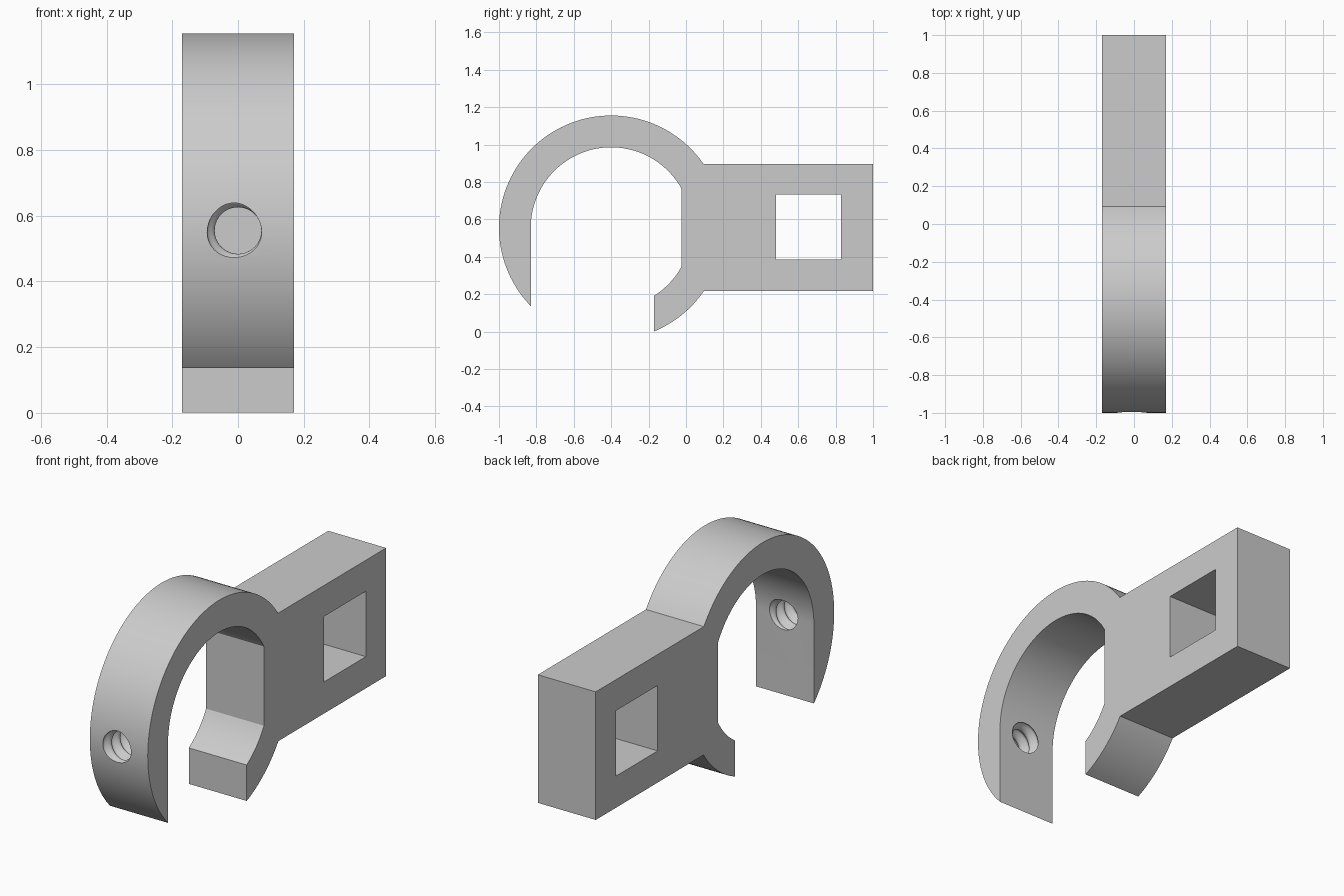
import bpy, bmesh
from math import sin, cos, pi, sqrt, atan2

cube = bpy.data.objects.get("Cube")
if cube:
    bpy.data.objects.remove(cube, do_unlink=True)

# Main dimensions
CY, CZ = -0.40, 0.555          # ring centre
R_OUT, R_IN = 0.60, 0.43       # ring radii
HALF = 0.17                    # half width
BAR_LOW, BAR_TOP = 0.217, 0.897

grey = bpy.data.materials.new("light_grey")
grey.use_nodes = True
grey.diffuse_color = (0.6, 0.6, 0.6, 1)
grey.node_tree.nodes["Principled BSDF"].inputs["Base Color"].default_value = (0.6, 0.6, 0.6, 1)


def make_object(name, bm):
    bmesh.ops.recalc_face_normals(bm, faces=bm.faces)
    mesh = bpy.data.meshes.new(name)
    bm.to_mesh(mesh)
    bm.free()
    mesh.materials.append(grey)
    obj = bpy.data.objects.new(name, mesh)
    bpy.context.collection.objects.link(obj)
    return obj


def loft(name, rings):
    """Skin a list of closed rings and cap both ends."""
    bm = bmesh.new()
    loops = [[bm.verts.new(p) for p in ring] for ring in rings]
    n = len(loops[0])
    for a, b in zip(loops, loops[1:]):
        for i in range(n):
            j = (i + 1) % n
            bm.faces.new((a[i], a[j], b[j], b[i]))
    bm.faces.new(loops[0])
    bm.faces.new(loops[-1])
    return make_object(name, bm)


def extrude_profile(name, profile, half):
    return loft(name, [[(x, y, z) for y, z in profile] for x in (-half, half)])


def arc(radius, start, end, steps):
    return [(CY + radius * cos(start + (end - start) * i / steps),
             CZ + radius * sin(start + (end - start) * i / steps))
            for i in range(steps + 1)]


def angle_at_y(radius, y, side):
    dy = y - CY
    return atan2(side * sqrt(max(radius ** 2 - dy ** 2, 0)), dy)


def angle_at_z(z):
    dz = z - CZ
    return atan2(dz, sqrt(R_OUT ** 2 - dz ** 2))


# Hook ring and bar in one outline
hook_tip = 2 * pi + angle_at_y(R_OUT, CY - R_IN, -1)
inner_top = angle_at_y(R_IN, -0.025, 1)
lip = -0.17
profile = [(1.0, BAR_LOW), (1.0, BAR_TOP)]
profile += arc(R_OUT, angle_at_z(BAR_TOP), hook_tip, 72)
profile += arc(R_IN, pi, inner_top, 56)
profile += arc(R_IN, -inner_top, angle_at_y(R_IN, lip, -1), 10)
profile += arc(R_OUT, angle_at_y(R_OUT, lip, -1), angle_at_z(BAR_LOW), 14)
body = extrude_profile("clamp_hook", profile, HALF)

# Square window cutter
window = extrude_profile("window_cutter",
                         [(0.48, 0.385), (0.83, 0.385), (0.83, 0.732), (0.48, 0.732)], 0.3)

# Threaded hole cutter: an off-centre circle twisted along the hole
PITCH, ECC, R_HOLE = 0.07, 0.012, 0.083
rings = []
for k in range(61):
    y = -1.04 + 0.25 * k / 60
    t = 2 * pi * (y + 0.995) / PITCH
    rings.append([(-ECC * cos(t) + R_HOLE * cos(2 * pi * i / 40), y,
                   CZ + ECC * sin(t) + R_HOLE * sin(2 * pi * i / 40)) for i in range(40)])
thread = loft("thread_cutter", rings)

# Cut the openings
bpy.context.view_layer.objects.active = body
for cutter in (window, thread):
    cutter.hide_render = True
    mod = body.modifiers.new(cutter.name, "BOOLEAN")
    mod.operation = "DIFFERENCE"
    mod.solver = "EXACT"
    mod.object = cutter
    bpy.ops.object.modifier_apply(modifier=mod.name)
    bpy.data.objects.remove(cutter, do_unlink=True)

bpy.ops.object.select_all(action="DESELECT")
body.select_set(True)
bpy.ops.object.shade_smooth_by_angle(angle=pi / 6)
